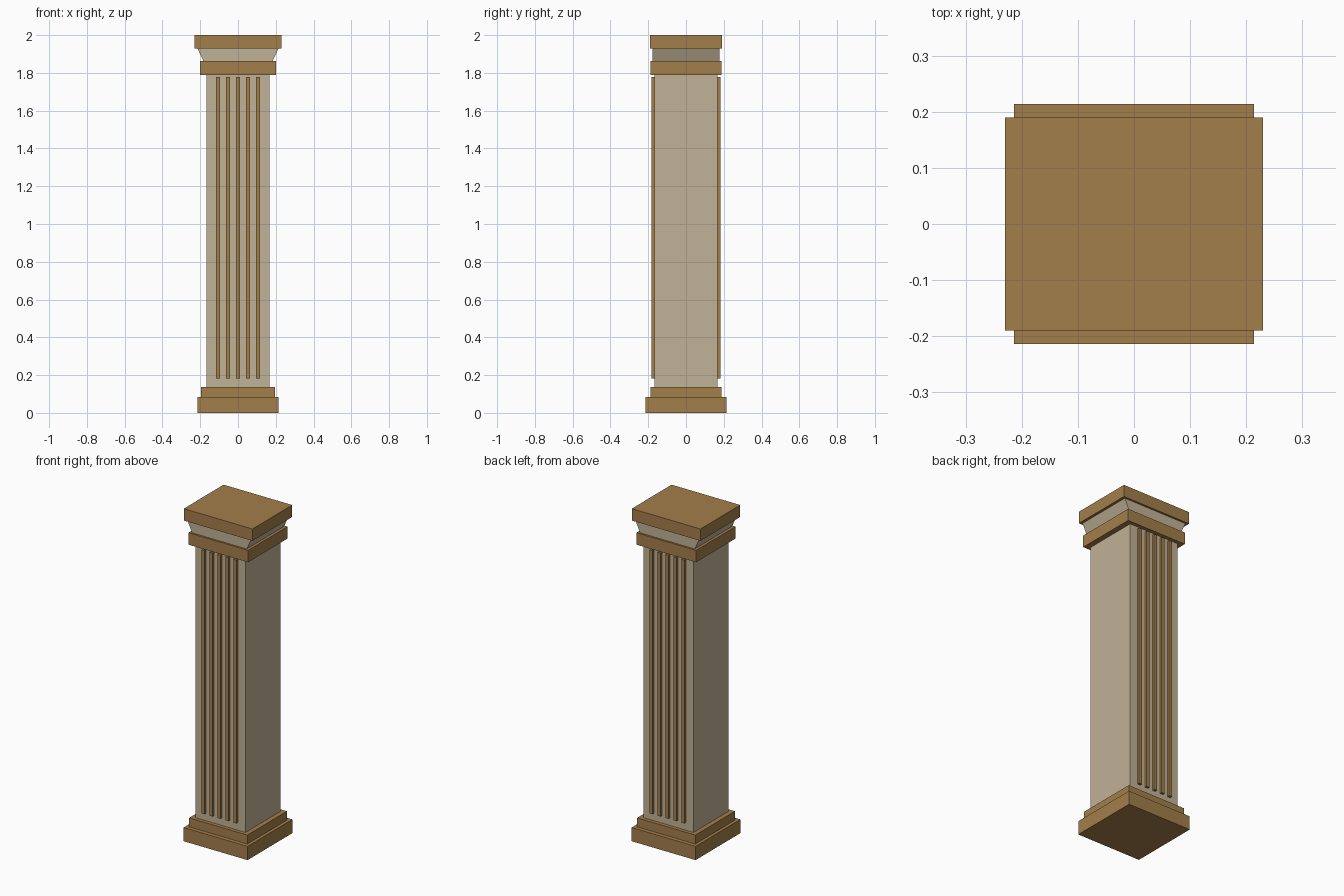
import bpy
import bmesh

cube = bpy.data.objects.get("Cube")
if cube:
    bpy.data.objects.remove(cube, do_unlink=True)


def material(name, colour):
    mat = bpy.data.materials.new(name)
    mat.use_nodes = True
    mat.diffuse_color = (*colour, 1)
    mat.node_tree.nodes["Principled BSDF"].inputs["Base Color"].default_value = (*colour, 1)
    return mat


bronze = material("bronze brown", (0.37, 0.21, 0.07))
stone = material("pale stone", (0.53, 0.445, 0.305))


def block(name, mat, half_x, half_y, z0, z1, top_x=None, at=(0, 0)):
    """Box between two heights; top_x widens its upper end along x."""
    bm = bmesh.new()
    bmesh.ops.create_cube(bm, size=2)
    for v in bm.verts:
        upper = v.co.z > 0
        v.co.x *= top_x if upper and top_x else half_x
        v.co.y *= half_y
        v.co.z = z1 if upper else z0
    mesh = bpy.data.meshes.new(name)
    bm.to_mesh(mesh)
    bm.free()
    mesh.materials.append(mat)
    obj = bpy.data.objects.new(name, mesh)
    obj.location = (*at, 0)
    bpy.context.collection.objects.link(obj)


# Stepped base
block("base_plinth", bronze, 0.214, 0.214, 0, 0.083)
block("base_step", bronze, 0.195, 0.189, 0.083, 0.137)

# Shaft
block("shaft", stone, 0.167, 0.167, 0.137, 1.79)

# Capital: collar, flared neck and top slab
block("collar", bronze, 0.2, 0.189, 1.79, 1.862)
block("flared_neck", stone, 0.183, 0.178, 1.862, 1.928, top_x=0.214)
block("top_slab", bronze, 0.23, 0.19, 1.928, 2)

# Raised ribs on the front and back
for side, y in (("front", -0.172), ("back", 0.172)):
    for i in range(5):
        block(f"{side}_rib_{i + 1}", bronze, 0.01, 0.01, 0.183, 1.778,
              at=((i - 2) * 0.053, y))
